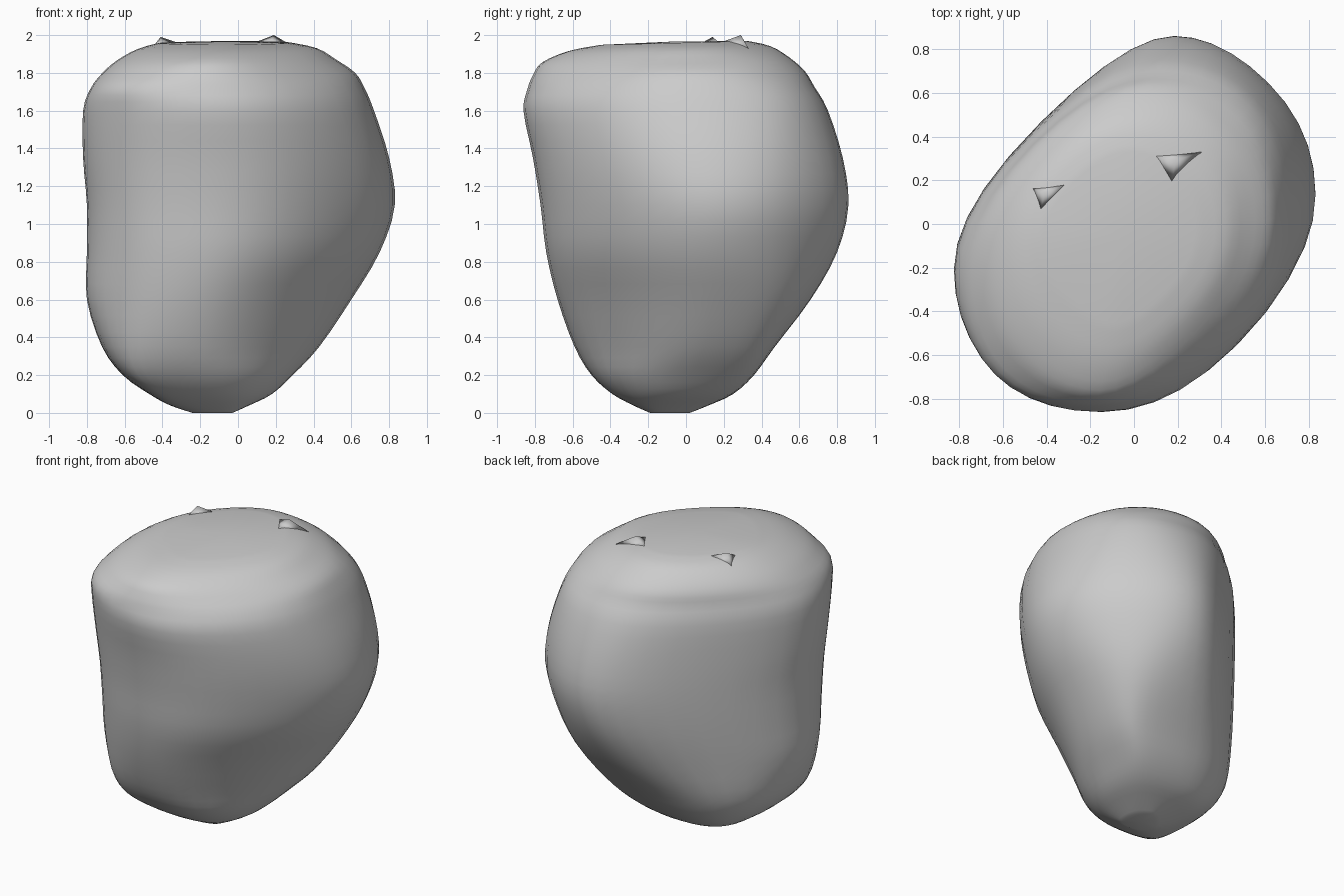
import bpy
import bmesh
import math
from mathutils import Vector

STEPS = 5   # points per rounded corner of a ring
LAYERS = 3  # smooth layers between neighbouring rings

# Ring heights, each with its reach in eight directions, anticlockwise from +x
RINGS = [
    (0.0, -.03, -.06, .02, .12, .24, .26, .19, .09),
    (.04, .06, .06, .12, .24, .36, .4, .28, .17),
    (.1, .18, .22, .25, .4, .47, .55, .39, .26),
    (.2, .29, .38, .36, .5, .61, .71, .5, .34),
    (.35, .43, .54, .47, .57, .72, .79, .59, .4),
    (.6, .6, .72, .66, .6, .8, .83, .68, .51),
    (.85, .75, .83, .8, .62, .8, .85, .74, .63),
    (1.1, .83, .89, .86, .63, .8, .87, .77, .69),
    (1.35, .8, .87, .83, .63, .82, .9, .81, .72),
    (1.6, .72, .8, .75, .62, .82, .93, .86, .72),
    (1.72, .67, .73, .68, .59, .78, .93, .84, .68),
    (1.8, .62, .65, .63, .57, .72, .86, .81, .62),
    (1.87, .52, .56, .55, .52, .64, .77, .76, .55),
    (1.93, .42, .43, .45, .44, .53, .62, .62, .45),
    (1.96, .28, .3, .33, .33, .42, .44, .45, .32),
]


def make_material(name, colour):
    material = bpy.data.materials.new(name)
    material.use_nodes = True
    material.diffuse_color = colour
    shader = next(n for n in material.node_tree.nodes if n.type == 'BSDF_PRINCIPLED')
    shader.inputs["Base Color"].default_value = colour
    return material


def make_object(name, bm, material):
    bmesh.ops.recalc_face_normals(bm, faces=bm.faces[:])
    for face in bm.faces:
        face.smooth = True
    mesh = bpy.data.meshes.new(name)
    bm.to_mesh(mesh)
    bm.free()
    mesh.materials.append(material)
    obj = bpy.data.objects.new(name, mesh)
    bpy.context.collection.objects.link(obj)
    return obj


def smooth_rings(rings):
    """Blend extra rings along a curve through the given ones."""
    result = []
    last = len(rings) - 1
    for i in range(last):
        before, start = Vector(rings[max(i - 1, 0)]), Vector(rings[i])
        end, after = Vector(rings[i + 1]), Vector(rings[min(i + 2, last)])
        leave, arrive = (end - before) / 2, (after - start) / 2
        for layer in range(LAYERS):
            t = layer / LAYERS
            ease = t * t * (3 - 2 * t)
            result.append(start.lerp(end, ease)
                          + leave * t * (1 - t) ** 2 - arrive * t * t * (1 - t))
    result.append(Vector(rings[last]))
    return result


def octagon_corners(reach):
    """Corners where neighbouring tangent lines of the ring meet."""
    corners = []
    turn = math.tau / len(reach)
    for i, near in enumerate(reach):
        far = reach[(i + 1) % len(reach)]
        normal = Vector((math.cos(i * turn), math.sin(i * turn)))
        tangent = Vector((-normal.y, normal.x))
        along = (far - near * math.cos(turn)) / math.sin(turn)
        corners.append(normal * near + tangent * along)
    return corners


def rounded_ring(reach):
    """Smooth closed curve touching every side of the octagon."""
    corners = octagon_corners(reach)
    points = []
    for i, corner in enumerate(corners):
        start = (corners[i - 1] + corner) / 2
        end = (corner + corners[(i + 1) % len(corners)]) / 2
        for step in range(STEPS):
            t = step / STEPS
            points.append(start * (1 - t) ** 2 + corner * 2 * t * (1 - t) + end * t ** 2)
    return points


def tilted(point, height):
    """The crown rises gently towards the back."""
    return (point.x, point.y, height + 0.03 * point.y * (height / 2) ** 8)


def build_boulder(material):
    bm = bmesh.new()
    loops = []
    for height, *reach in smooth_rings(RINGS):
        loops.append([bm.verts.new(tilted(p, height)) for p in rounded_ring(reach)])

    # Skin between neighbouring rings
    for lower, upper in zip(loops, loops[1:]):
        for i in range(len(lower)):
            j = (i + 1) % len(lower)
            bm.faces.new((lower[i], lower[j], upper[j], upper[i]))

    # Close the underside and the crown
    for loop, lift in ((loops[0], 0), (loops[-1], 0.008)):
        centre = sum((v.co for v in loop), Vector()) / len(loop)
        hub = bm.verts.new(centre + Vector((0, 0, lift)))
        for i in range(len(loop)):
            bm.faces.new((loop[i - 1], loop[i], hub))
    return make_object("boulder_body", bm, material)


def build_chip(name, peak, feet, material):
    """Small ridge: a peak over an open three-cornered base sunk in the stone."""
    bm = bmesh.new()
    top = bm.verts.new(peak)
    base = [bm.verts.new(foot) for foot in feet]
    bm.faces.new(base)
    for i in range(len(base)):
        bm.faces.new((base[i - 1], base[i], top))
    return make_object(name, bm, material)


cube = bpy.data.objects.get("Cube")
if cube:
    bpy.data.objects.remove(cube, do_unlink=True)

stone = make_material("stone_grey", (0.6, 0.6, 0.6, 1))
build_boulder(stone)

# Shallow ridges on the crown
build_chip("left_crown_chip", (.19, .29, 2),
           [(.06, .32, 1.95), (.17, .18, 1.96), (.31, .33, 1.93)], stone)
build_chip("right_crown_chip", (-.41, .14, 1.99),
           [(-.48, .17, 1.9), (-.43, .05, 1.94), (-.29, .19, 1.95)], stone)
